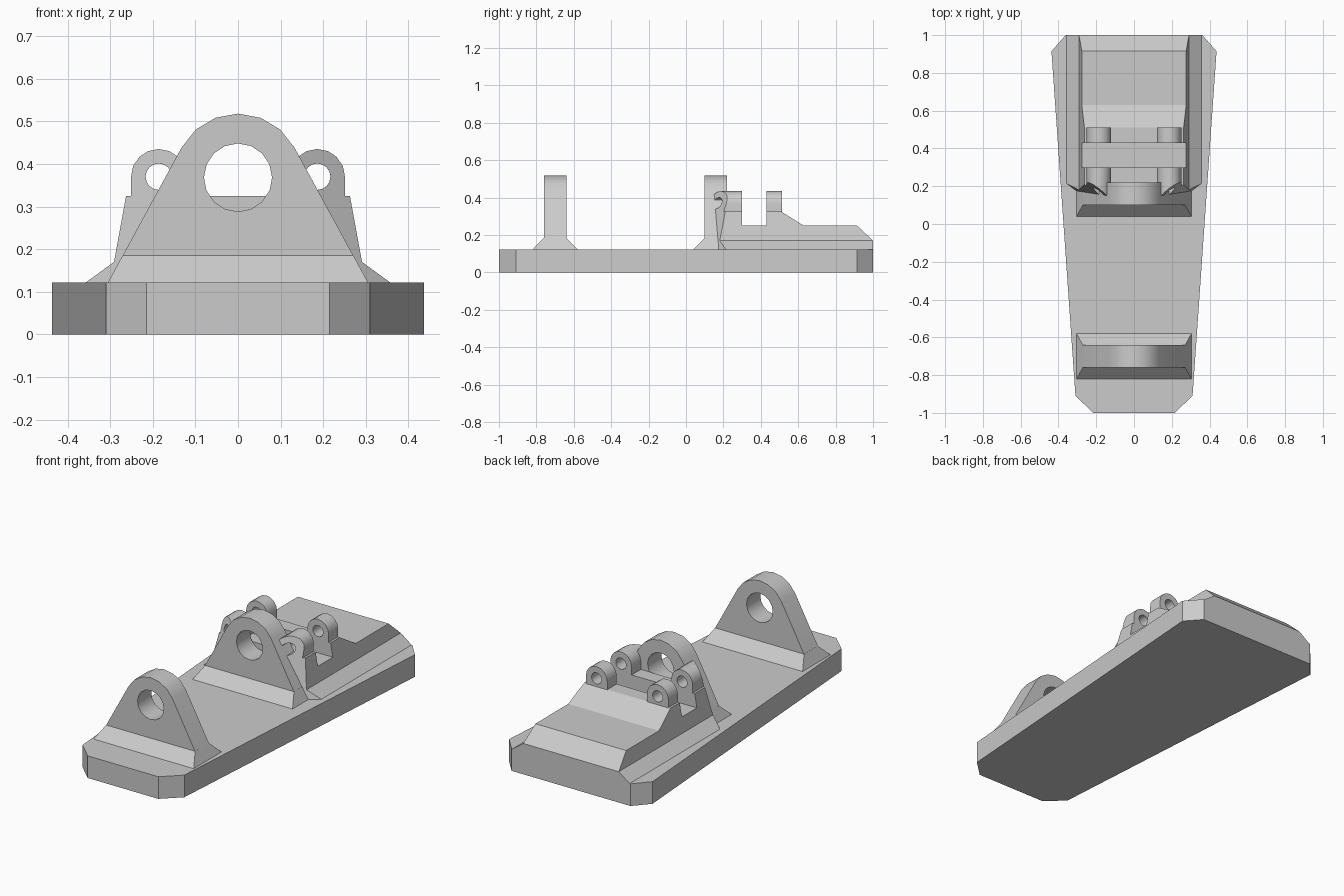
import bpy
import bmesh
from math import cos, sin, radians
from mathutils import Vector

old = bpy.data.objects.get("Cube")
if old:
    bpy.data.objects.remove(old, do_unlink=True)

GREY = (0.6, 0.6, 0.6, 1)
mat = bpy.data.materials.new("plain grey")
mat.use_nodes = True
mat.diffuse_color = GREY
mat.node_tree.nodes["Principled BSDF"].inputs["Base Color"].default_value = GREY

DECK = 0.122
# Slanted front of the rear block: y = A + B|x| + C z
A, B, C = -0.097, 0.76, 0.331


def add(name, bm):
    bmesh.ops.recalc_face_normals(bm, faces=bm.faces)
    me = bpy.data.meshes.new(name)
    bm.to_mesh(me)
    bm.free()
    me.materials.append(mat)
    ob = bpy.data.objects.new(name, me)
    bpy.context.collection.objects.link(ob)
    return ob


def prism(name, pts, axis, lo, hi):
    """Extrude a 2D outline along the x, y or z axis."""
    place = {"x": lambda p, t: (t, *p),
             "y": lambda p, t: (p[0], t, p[1]),
             "z": lambda p, t: (*p, t)}[axis]
    bm = bmesh.new()
    face = bm.faces.new([bm.verts.new(place(p, lo)) for p in pts])
    ext = bmesh.ops.extrude_face_region(bm, geom=[face])
    move = Vector(place((0, 0), hi - lo))
    bmesh.ops.translate(bm, vec=move,
                        verts=[v for v in ext["geom"] if isinstance(v, bmesh.types.BMVert)])
    return add(name, bm)


def arc(cx, cz, r, start, end, n):
    angles = [radians(start + (end - start) * i / (n - 1)) for i in range(n)]
    return [(cx + r * cos(a), cz + r * sin(a)) for a in angles]


def mirrored(half):
    return half + [(-x, z) for x, z in reversed(half)]


def boolean(ob, cutter, operation):
    """Apply a boolean and drop the helper."""
    cutter.hide_render = True
    mod = ob.modifiers.new("cut", 'BOOLEAN')
    mod.object, mod.operation, mod.solver = cutter, operation, 'EXACT'
    bpy.ops.object.select_all(action='DESELECT')
    bpy.context.view_layer.objects.active = ob
    ob.select_set(True)
    bpy.ops.object.modifier_apply(modifier=mod.name)
    bpy.data.objects.remove(cutter, do_unlink=True)


def bore(ob, cx, cz, r, lo, hi):
    ring = arc(cx, cz, r, 0, 337.5, 16)
    boolean(ob, prism("bore_cutter", ring, "y", lo, hi), 'DIFFERENCE')


def slant(ob, side):
    """Trim the front along the slanted plane on one side."""
    bm = bmesh.new()
    bm.from_mesh(ob.data)
    bmesh.ops.bisect_plane(bm, geom=bm.verts[:] + bm.edges[:] + bm.faces[:],
                           plane_co=(0, A, 0), plane_no=(side * B, -1, C),
                           clear_outer=True)
    bmesh.ops.holes_fill(bm, edges=[e for e in bm.edges if e.is_boundary])
    bmesh.ops.recalc_face_normals(bm, faces=bm.faces)
    bm.to_mesh(ob.data)
    bm.free()


def finish(ob):
    bpy.ops.object.select_all(action='DESELECT')
    bpy.context.view_layer.objects.active = ob
    ob.select_set(True)
    bpy.ops.object.shade_smooth_by_angle(angle=radians(28))


# Tapered base plate with clipped corners
half = [(0.215, -1), (0.31, -0.91), (0.437, 0.915), (0.362, 1)]
prism("base_plate", mirrored(half), "z", 0, DECK)

# Two large upright brackets, each on a chamfered foot
for label, y in (("front", -0.70), ("middle", 0.16)):
    outline = [(0.305, DECK)] + arc(0, 0.368, 0.15, 28, 152, 7) + [(-0.305, DECK)]
    bracket = prism(label + "_bracket", outline, "y", y - 0.06, y + 0.06)
    bore(bracket, 0, 0.368, 0.08, y - 0.2, y + 0.2)
    finish(bracket)
    bm = bmesh.new()
    bmesh.ops.create_cube(bm, size=2)
    for v in bm.verts:
        top = v.co.z > 0
        v.co = (v.co.x * (0.271 if top else 0.305),
                y + v.co.y * (0.06 if top else 0.121),
                0.185 if top else DECK)
    add(label + "_bracket_foot", bm)

# Rear block: side profile with a cross notch, limited by the flared section
side_profile = [(0.12, 0.1), (1, 0.1), (1, 0.17), (0.915, 0.25), (0.63, 0.25),
                (0.51, 0.325), (0.43, 0.325), (0.43, 0.25), (0.30, 0.25),
                (0.30, 0.325), (0.12, 0.325)]
block = prism("rear_block", side_profile, "x", -0.5, 0.5)
section = mirrored([(0.357, DECK), (0.291, 0.17), (0.26, 0.34)])
boolean(block, prism("section_cutter", section, "y", -0.2, 1.2), 'INTERSECT')
for side in (1, -1):
    slant(block, side)
bore(block, 0, 0.368, 0.08, -0.2, 0.22)
finish(block)

# Four small pin lugs standing on either side of the notch
for side, word in ((1, "left"), (-1, "right")):
    cx = side * 0.186
    outline = ([(cx + 0.065, 0.31)] + arc(cx, 0.37, 0.065, 0, 180, 9)
               + [(cx - 0.065, 0.31)])
    for label, lo, hi in (("front", 0.105, 0.30), ("rear", 0.43, 0.512)):
        lug = prism(f"{label}_{word}_pin_lug", outline, "y", lo, hi)
        if label == "front":
            slant(lug, side)
        bore(lug, cx, 0.37, 0.031, 0, 0.8)
        finish(lug)
